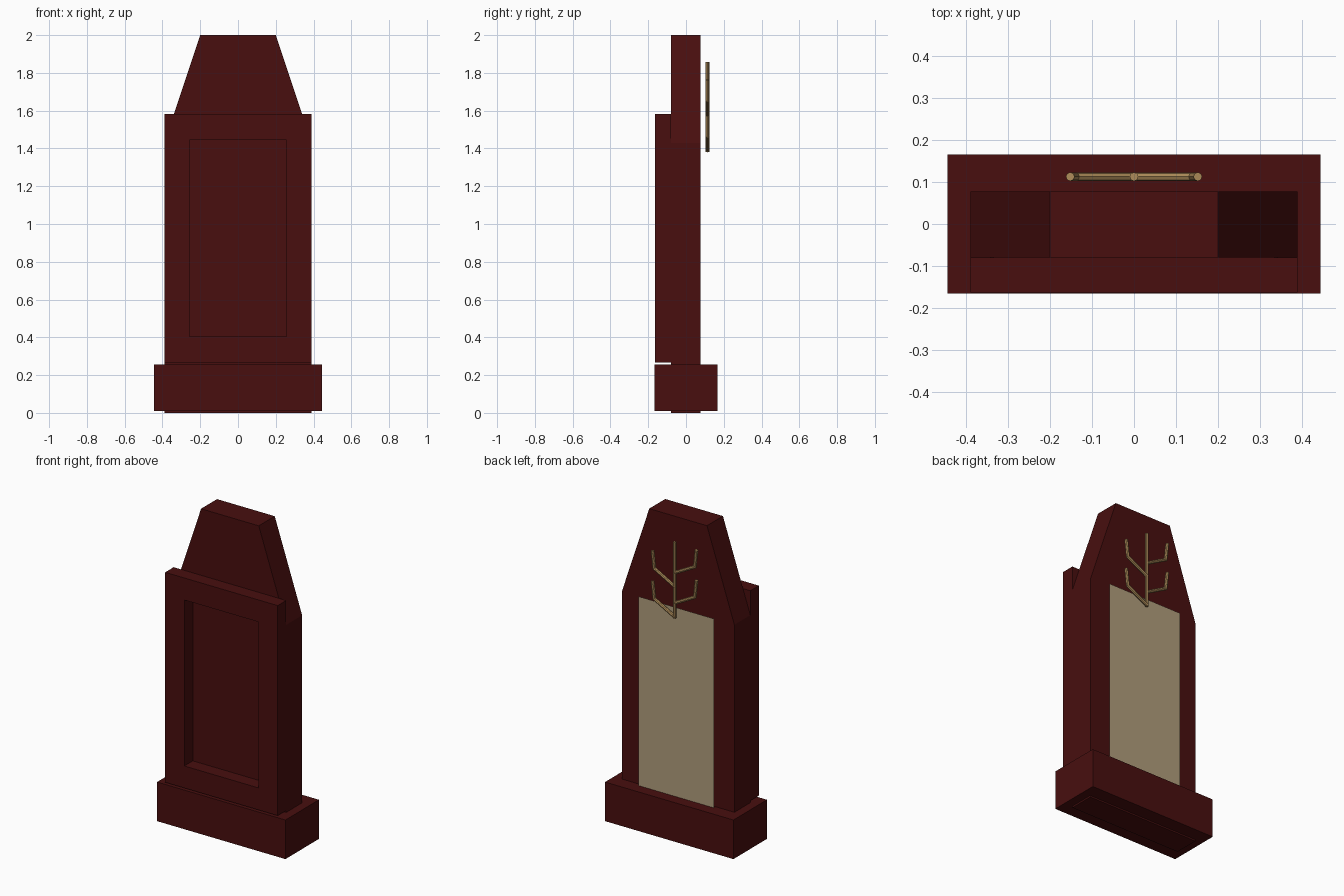
import bpy, bmesh
from mathutils import Vector

cube = bpy.data.objects.get("Cube")
if cube:
    bpy.data.objects.remove(cube, do_unlink=True)


def material(name, rgb):
    m = bpy.data.materials.new(name)
    m.use_nodes = True
    color = (*rgb, 1)
    m.diffuse_color = color
    m.node_tree.nodes["Principled BSDF"].inputs["Base Color"].default_value = color
    return m


RED = material("dark red lacquer", (0.065, 0.0045, 0.0045))
BEIGE = material("beige panel", (0.44, 0.34, 0.2))
GOLD = material("dull gold", (0.42, 0.26, 0.1))


def finish(name, bm, mat):
    bmesh.ops.recalc_face_normals(bm, faces=bm.faces)
    mesh = bpy.data.meshes.new(name)
    bm.to_mesh(mesh)
    bm.free()
    mesh.materials.append(mat)
    obj = bpy.data.objects.new(name, mesh)
    bpy.context.collection.objects.link(obj)
    return obj


def prism(name, outline, y0, y1, mat):
    """Extrude an x-z outline from y0 to y1."""
    bm = bmesh.new()
    face = bm.faces.new([bm.verts.new((x, y0, z)) for x, z in outline])
    new = bmesh.ops.extrude_face_region(bm, geom=[face])["geom"]
    verts = [v for v in new if isinstance(v, bmesh.types.BMVert)]
    bmesh.ops.translate(bm, verts=verts, vec=(0, y1 - y0, 0))
    return finish(name, bm, mat)


def rect(half, z0, z1):
    return [(-half, z0), (half, z0), (half, z1), (-half, z1)]


# Upright slab with a tapered top, standing in a plinth
right = [(0.39, 0), (0.39, 1.43), (0.2, 2)]
prism("slab", right + [(-x, z) for x, z in reversed(right)], -0.08, 0.078, RED)
prism("plinth", rect(0.445, 0.01, 0.255), -0.166, 0.166, RED)

# Raised front frame: outer and inner loops bridged into a ring
bm = bmesh.new()
loops = []
for y in (-0.164, -0.08):
    for outline in (rect(0.39, 0.267, 1.583), rect(0.257, 0.405, 1.445)):
        loops.append([bm.verts.new((x, y, z)) for x, z in outline])
front_out, front_in, back_out, back_in = loops
for a, b in ((front_out, front_in), (back_out, back_in),
             (front_out, back_out), (front_in, back_in)):
    for i in range(4):
        j = (i + 1) % 4
        bm.faces.new((a[i], a[j], b[j], b[i]))
finish("front_frame", bm, RED)

# Thin sheet standing just off the back
bm = bmesh.new()
sheet = rect(0.262, 0.24, 1.44)
bm.faces.new([bm.verts.new((x, 0.096, z)) for x, z in reversed(sheet)])
finish("back_panel", bm, BEIGE)


# Branch emblem made of thin rods
def rods(name, points, radius=0.0105):
    bm = bmesh.new()
    pts = [Vector((x, 0.113, z)) for x, z in points]
    for a, b in zip(pts, pts[1:]):
        d = b - a
        turn = d.to_track_quat("Z", "Y").to_matrix().to_4x4()
        turn.translation = (a + b) / 2
        bmesh.ops.create_cone(bm, cap_ends=True, segments=8, radius1=radius,
                              radius2=radius, depth=d.length + radius * 0.6, matrix=turn)
    obj = finish(name, bm, GOLD)
    bpy.context.view_layer.objects.active = obj
    obj.select_set(True)
    bpy.ops.object.shade_smooth_by_angle()
    obj.select_set(False)


rods("emblem_stem", [(0, 1.385), (0, 1.855)])
for side, label, base in ((1, "left", 1.39), (-1, "right", 1.475)):
    for level, lift in (("lower", 0), ("upper", 0.19)):
        z = base + lift
        rods(f"emblem_{level}_{label}_branch",
             [(0, z), (side * 0.14, z + 0.075), (side * 0.152, z + 0.18)])
